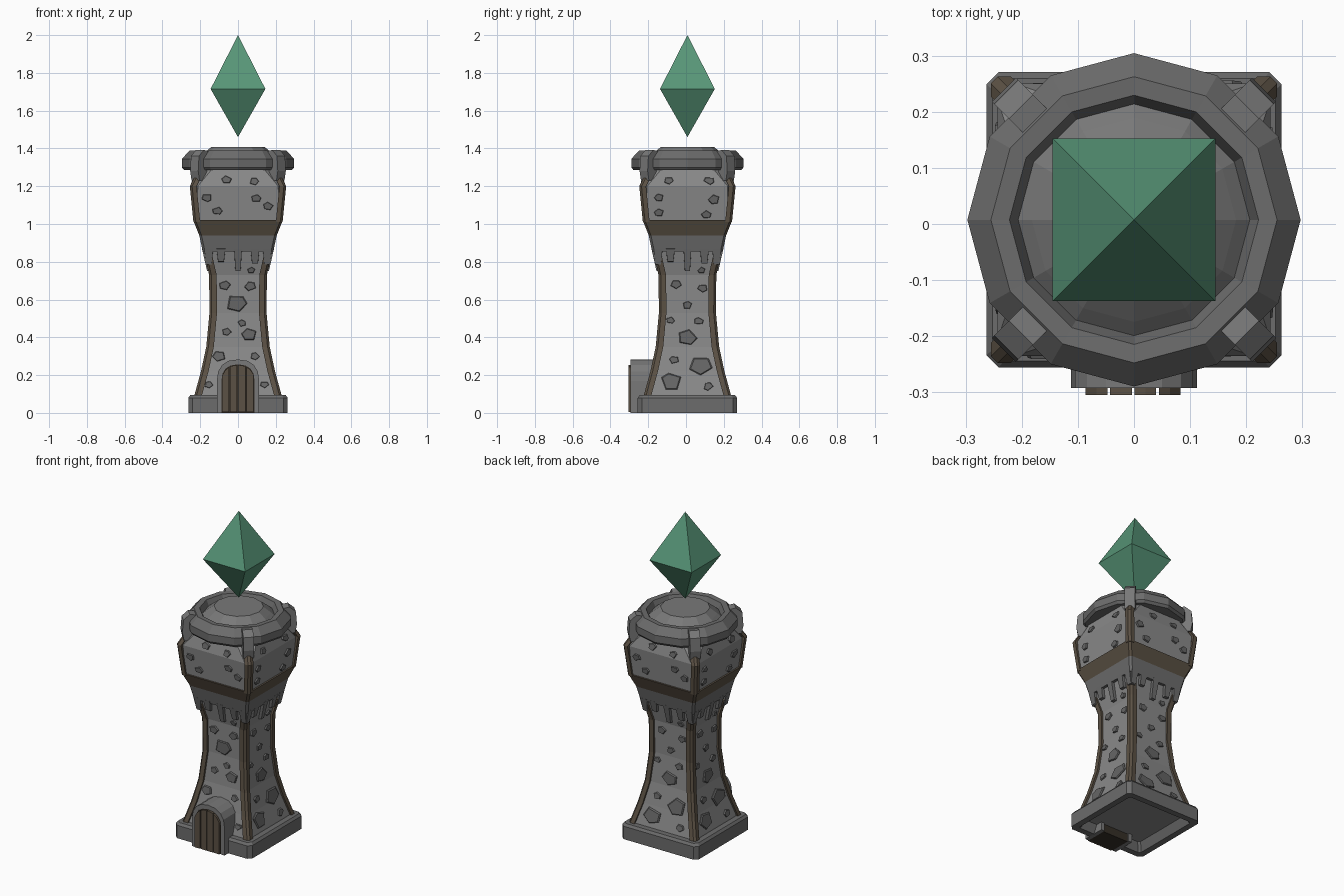
import bpy, bmesh, math, random

if "Cube" in bpy.data.objects:
    bpy.data.objects.remove(bpy.data.objects["Cube"])
random.seed(4)
CY = 0.0075  # tower axis sits slightly behind the origin because the door sticks out

def material(name, col):
    m = bpy.data.materials.new(name)
    m.diffuse_color = (*col, 1)
    m.use_nodes = True
    m.node_tree.nodes["Principled BSDF"].inputs["Base Color"].default_value = m.diffuse_color
    return m

LIGHT = material("light stone", (0.25, 0.25, 0.25))
DARK = material("dark stone", (0.15, 0.15, 0.15))
TRIM = material("trim stone", (0.19, 0.19, 0.19))
COBBLE = material("cobble stone", (0.13, 0.13, 0.13))
WOOD = material("brown wood", (0.105, 0.082, 0.058))
GAP = material("dark gap", (0.035, 0.028, 0.02))
GREEN = material("green crystal", (0.095, 0.30, 0.185))

def finish(name, bm, mat):
    bmesh.ops.recalc_face_normals(bm, faces=bm.faces)
    me = bpy.data.meshes.new(name)
    bm.to_mesh(me)
    bm.free()
    me.materials.append(mat)
    ob = bpy.data.objects.new(name, me)
    ob.location.y = CY
    bpy.context.collection.objects.link(ob)
    return ob

def add_loft(bm, sections, closed=False):
    """Bridge a list of equal-length point rings; cap the ends unless closed."""
    rings = [[bm.verts.new(p) for p in s] for s in sections]
    n = len(rings[0])
    pairs = list(zip(rings, rings[1:])) + ([(rings[-1], rings[0])] if closed else [])
    for a, b in pairs:
        for i in range(n):
            j = (i + 1) % n
            bm.faces.new((a[i], a[j], b[j], b[i]))
    if not closed:
        bm.faces.new(rings[0])
        bm.faces.new(rings[-1])

def loft(name, sections, mat, closed=False):
    bm = bmesh.new()
    add_loft(bm, sections, closed)
    return finish(name, bm, mat)

def square(z, h, c=0.012):
    """Square section of half width h with cut corners."""
    k = h - c
    return [(h, -k, z), (h, k, z), (k, h, z), (-k, h, z),
            (-h, k, z), (-h, -k, z), (-k, -h, z), (k, -h, z)]

def ngon(z, r, n=12):
    return [(r * math.cos(2 * math.pi * i / n), r * math.sin(2 * math.pi * i / n), z) for i in range(n)]

def turn(p, ang):
    c, s = math.cos(ang), math.sin(ang)
    return (p[0] * c - p[1] * s, p[0] * s + p[1] * c, p[2])

def width_at(profile, z):
    for (z0, h0), (z1, h1) in zip(profile, profile[1:]):
        if z <= z1:
            return h0 + (h1 - h0) * (z - z0) / (z1 - z0)
    return profile[-1][1]

# Outer half widths of the corner beams by height
SHAFT = [(0.05, 0.24), (0.10, 0.229), (0.22, 0.196), (0.35, 0.168), (0.53, 0.151), (0.73, 0.153), (0.88, 0.187)]
HEAD = [(1.01, 0.236), (1.2, 0.255), (1.285, 0.212)]

# Plinth, hollow below
loft("plinth", [square(0, 0.263, 0.022), square(0.08, 0.263, 0.022), square(0.095, 0.252, 0.02),
                square(0.095, 0.19), square(0.05, 0.2), square(0, 0.225)], DARK, True)

# Tower body, collar, wooden band and head
loft("shaft", [square(z, h - 0.012) for z, h in SHAFT], LIGHT)
loft("collar", [square(0.855, 0.187), square(0.94, 0.205)], DARK)
loft("wood_band", [square(0.935, 0.203), square(1.02, 0.237)], WOOD)
loft("head", [square(1.015, 0.226), square(1.2, 0.243, 0.03), square(1.30, 0.215, 0.085)], LIGHT)

# Corner beams
def beams(name, profile, w):
    bm = bmesh.new()
    for k in range(4):
        rings = []
        for z, h in profile:
            i, e = h - w, h - 0.012
            rings.append([turn(p, k * math.pi / 2) for p in
                          ((i, i, z), (h, i, z), (h, e, z), (e, h, z), (i, h, z))])
        add_loft(bm, rings)
    finish(name, bm, WOOD)

beams("shaft_beams", SHAFT, 0.04)
beams("head_beams", HEAD, 0.036)

# Plates that follow a tower wall on side k
def add_plate(bm, outline, k, profile, t, taper=0.88):
    cu = sum(p[0] for p in outline) / len(outline)
    cz = sum(p[1] for p in outline) / len(outline)
    rings = []
    for off, s in ((-0.015, 1), (t * 0.4, 1), (t, taper)):
        ring = []
        for u, z in outline:
            u, z = cu + (u - cu) * s, cz + (z - cz) * s
            ring.append(turn((u, -(width_at(profile, z) - 0.012 + off), z), k * math.pi / 2))
        rings.append(ring)
    add_loft(bm, rings)

# Hanging teeth under the collar: position, half width, bottom height
bm = bmesh.new()
for k in range(4):
    for u, w, zb in ((-0.155, 0.024, 0.79), (-0.09, 0.024, 0.80), (0, 0.021, 0.75),
                     (0.09, 0.024, 0.79), (0.155, 0.024, 0.785)):
        add_plate(bm, [(u - w, 0.87), (u + w, 0.87), (u + w * 0.65, zb), (u - w * 0.65, zb)],
                  k, SHAFT, 0.018, 0.97)
finish("collar_teeth", bm, DARK)

# Cobbles: sideways position, height, radius
FRONT = [(-0.07, 0.675, 0.03), (0.065, 0.67, 0.03), (-0.01, 0.58, 0.055), (-0.06, 0.43, 0.024),
         (0.06, 0.415, 0.04), (0.02, 0.475, 0.022), (-0.10, 0.30, 0.034), (0.09, 0.30, 0.024),
         (0.07, 0.755, 0.02), (-0.155, 0.15, 0.022), (0.14, 0.15, 0.022)]
SIDE = [(-0.06, 0.68, 0.028), (0.075, 0.755, 0.02), (0.08, 0.66, 0.026), (0.0, 0.57, 0.025),
        (-0.09, 0.49, 0.022), (0.06, 0.485, 0.025), (0.0, 0.40, 0.05), (-0.07, 0.28, 0.025),
        (0.07, 0.25, 0.06), (-0.085, 0.165, 0.056), (0.11, 0.14, 0.026)]
TOP = [(-0.06, 1.235, 0.026), (0.085, 1.225, 0.024), (-0.165, 1.14, 0.027),
       (-0.11, 1.07, 0.026), (0.095, 1.135, 0.026), (0.16, 1.095, 0.026)]
TOPSIDE = [(-0.1, 1.23, 0.024), (0.115, 1.23, 0.027), (-0.15, 1.14, 0.025),
           (0.14, 1.13, 0.03), (-0.15, 1.06, 0.025), (0.10, 1.05, 0.026)]

bm = bmesh.new()
HEADWALL = [(z, h) for z, h in zip((1.01, 1.2, 1.3), (0.2375, 0.255, 0.227))]
for k in range(4):
    for stones, prof in ((SIDE if k else FRONT, SHAFT), (TOPSIDE if k % 2 else TOP, HEADWALL)):
        for u, z, r in stones:
            a0 = random.uniform(0, 6.28)
            pts = []
            for i in range(5):
                a = a0 + i * 2 * math.pi / 5 + random.uniform(-0.25, 0.25)
                pts.append((u + r * 1.08 * math.cos(a), z + r * 0.85 * math.sin(a)))
            add_plate(bm, pts, k, prof, 0.009)
finish("cobbles", bm, COBBLE)

# Roof ring and the low dome inside it
loft("roof_ring", [ngon(z, r) for r, z in ((0.2, 1.285), (0.285, 1.285), (0.297, 1.30), (0.297, 1.345),
                                           (0.255, 1.39), (0.222, 1.388), (0.205, 1.35), (0.18, 1.34))], DARK, True)
loft("roof_dome", [ngon(1.29, 0.21), ngon(1.35, 0.21), ngon(1.375, 0.182), ngon(1.408, 0.14)], TRIM)

# Clasps holding the ring at the corners
bm = bmesh.new()
CLASP = [(0.245, 1.385), (0.285, 1.392), (0.322, 1.36), (0.328, 1.28), (0.318, 1.23), (0.27, 1.23)]
for k in range(4):
    add_loft(bm, [[turn((r, s * w, z), math.pi / 4 + k * math.pi / 2) for r, z in CLASP]
                  for s, w in ((-1, 0.03), (1, 0.03))])
finish("ring_clasps", bm, TRIM)

# Doorway: arched stone frame, dark backing, planks
def arch(w, top, spring=0.17, n=8):
    pts = [(w, 0)]
    for i in range(n + 1):
        a = math.pi * i / n
        c, s = math.cos(a), math.sin(a)
        pts.append((w * math.copysign(abs(c) ** 0.85, c), spring + (top - spring) * s ** 0.85))
    return pts + [(-w, 0)]

outer, inner = arch(0.112, 0.283), arch(0.088, 0.257)
at = lambda pts, y: [(x, y, z) for x, z in pts]
bm = bmesh.new()
for i in range(len(outer) - 1):
    quad = [outer[i], outer[i + 1], inner[i + 1], inner[i]]
    add_loft(bm, [at(quad, -0.16), at(quad, -0.30)])
bmesh.ops.remove_doubles(bm, verts=bm.verts, dist=0.0005)
finish("door_frame", bm, TRIM)
loft("door_backing", [at(inner, -0.17), at(inner, -0.298)], GAP)

def arch_top(x):
    return 0.165 + 0.088 * (1 - min(1, abs(x) / 0.09) ** 2.3) ** 0.5

bm = bmesh.new()
for i in range(4):
    a, b = -0.086 + i * 0.0435, -0.086 + i * 0.0435 + 0.0385
    m = (a + b) / 2
    pts = [(a, 0.004), (b, 0.004), (b, arch_top(b)), (m, arch_top(m)), (a, arch_top(a))]
    add_loft(bm, [at(pts, -0.29), at(pts, -0.312)])
finish("door_planks", bm, WOOD)

# Floating crystal
bm = bmesh.new()
h = 0.145
mid = [bm.verts.new((x * h, y * h, 1.715)) for x, y in ((-1, -1), (1, -1), (1, 1), (-1, 1))]
for z in (1.46, 2.0):
    tip = bm.verts.new((0, 0, z))
    for i in range(4):
        bm.faces.new((mid[i], mid[(i + 1) % 4], tip))
finish("crystal", bm, GREEN)
